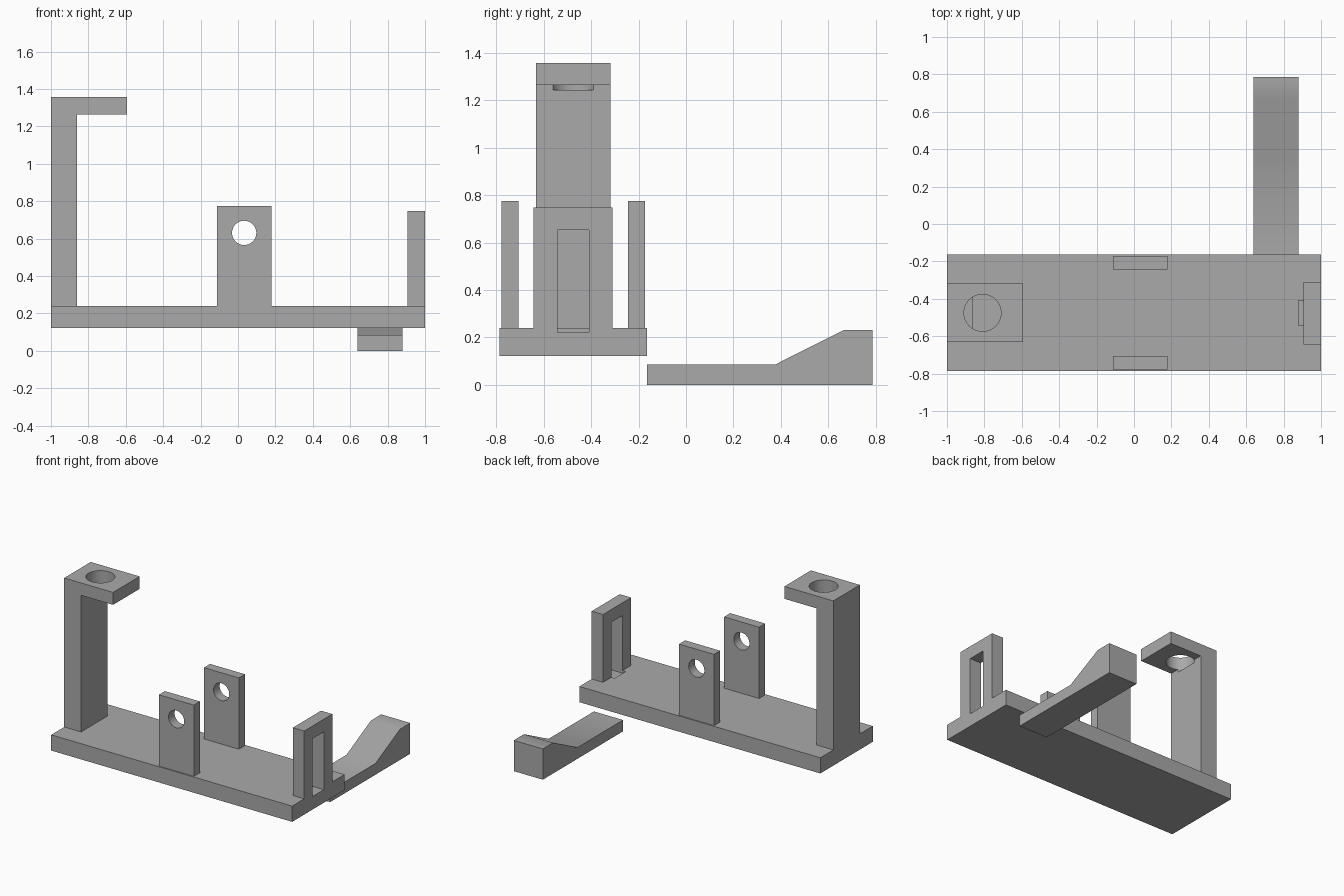
import bpy
import bmesh
import math
from mathutils import Matrix, Vector

cube = bpy.data.objects.get("Cube")
if cube:
    bpy.data.objects.remove(cube, do_unlink=True)

# One plain grey for every part
grey = bpy.data.materials.new("plain grey")
grey.use_nodes = True
COLOUR = (0.4, 0.4, 0.4, 1)
grey.diffuse_color = COLOUR
grey.node_tree.nodes["Principled BSDF"].inputs["Base Color"].default_value = COLOUR


def finish(name, bm):
    bmesh.ops.recalc_face_normals(bm, faces=bm.faces)
    mesh = bpy.data.meshes.new(name)
    bm.to_mesh(mesh)
    bm.free()
    mesh.materials.append(grey)
    obj = bpy.data.objects.new(name, mesh)
    bpy.context.collection.objects.link(obj)
    return obj


def box(name, x, y, z):
    """Box from (min, max) pairs on each axis."""
    bm = bmesh.new()
    size = [b - a for a, b in (x, y, z)]
    middle = [(a + b) / 2 for a, b in (x, y, z)]
    bmesh.ops.create_cube(bm, size=1, matrix=Matrix.Translation(middle) @ Matrix.Diagonal((*size, 1)))
    return finish(name, bm)


def prism(name, points, start, depth):
    """Extrude an outline of 3D points along a vector."""
    bm = bmesh.new()
    face = bm.faces.new([bm.verts.new(p) for p in points])
    result = bmesh.ops.extrude_face_region(bm, geom=[face], use_keep_orig=True)
    moved = [v for v in result["geom"] if isinstance(v, bmesh.types.BMVert)]
    bmesh.ops.translate(bm, verts=moved, vec=depth)
    bmesh.ops.translate(bm, verts=bm.verts, vec=start)
    return finish(name, bm)


def cylinder(name, centre, radius, length, tilt=0):
    bm = bmesh.new()
    bmesh.ops.create_cone(bm, cap_ends=True, segments=48, radius1=radius, radius2=radius, depth=length,
                          matrix=Matrix.Translation(centre) @ Matrix.Rotation(tilt, 4, "X"))
    return finish(name, bm)


def activate(obj):
    bpy.ops.object.select_all(action="DESELECT")
    obj.select_set(True)
    bpy.context.view_layer.objects.active = obj


def cut(cutter, *targets):
    for obj in targets:
        mod = obj.modifiers.new("cut", "BOOLEAN")
        mod.operation = "DIFFERENCE"
        mod.solver = "EXACT"
        mod.object = cutter
        activate(obj)
        bpy.ops.object.modifier_apply(modifier=mod.name)
    bpy.data.objects.remove(cutter, do_unlink=True)


BASE_TOP = 0.24
MID_Y = -0.475

# Base plate
base = box("base_plate", (-1, 1), (-0.786, -0.164), (0.122, BASE_TOP))

# Tall bracket with an overhanging arm and a blind round hole into the column
outline = [(-1, BASE_TOP), (-0.86, BASE_TOP), (-0.86, 1.265),
           (-0.594, 1.265), (-0.594, 1.358), (-1, 1.358)]
bracket = prism("tall_bracket", [(x, 0, z) for x, z in outline],
                Vector((0, -0.632, 0)), Vector((0, 0.314, 0)))
cut(cylinder("bracket_hole", (-0.81, MID_Y, 1.343), 0.099, 0.2), bracket)

# Pair of upright ears with pivot holes
ears = []
for side, y in (("front", -0.742), ("back", -0.208)):
    ear = box(side + "_ear", (-0.112, 0.178), (y - 0.036, y + 0.036), (BASE_TOP, 0.775))
    cut(cylinder("ear_hole", (0.033, y, 0.631), 0.065, 0.3, math.pi / 2), ear)
    ears.append(ear)

# Slotted end post; the slot also nicks the plate
post = box("slotted_post", (0.906, 1), (-0.643, -0.31), (BASE_TOP, 0.749))
cut(box("slot", (0.88, 1.1), (-0.543, -0.41), (0.22, 0.653)), post, base)

# Loose lever with a ramped end
ramp = [(-0.164, 0), (0.786, 0), (0.786, 0.231), (0.665, 0.231), (0.375, 0.085), (-0.164, 0.085)]
lever = prism("lever", [(0, y, z) for y, z in ramp], Vector((0.638, 0, 0)), Vector((0.241, 0, 0)))

for obj in [base, bracket, post, lever] + ears:
    activate(obj)
    bpy.ops.object.shade_smooth_by_angle(angle=math.radians(30))
